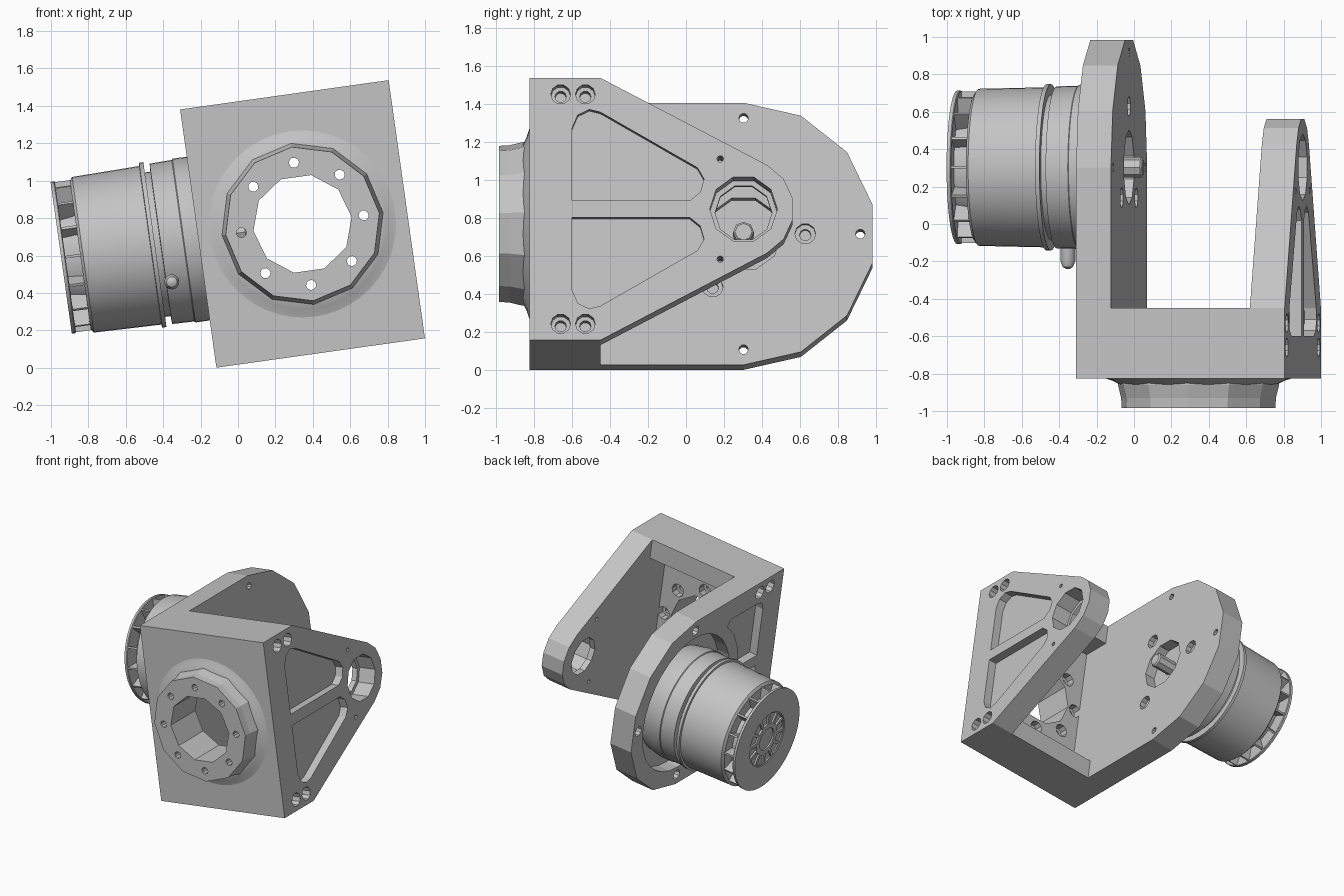
import bpy, bmesh
from math import sin, cos, pi, radians
from mathutils import Matrix

if "Cube" in bpy.data.objects:
    bpy.data.objects.remove(bpy.data.objects["Cube"])

grey = bpy.data.materials.new("machined_grey")
grey.use_nodes = True
GREY = (0.55, 0.55, 0.55, 1)
grey.diffuse_color = GREY
grey.node_tree.nodes["Principled BSDF"].inputs["Base Color"].default_value = GREY

parts = []


def finish(name, bm, keep=True):
    bmesh.ops.recalc_face_normals(bm, faces=bm.faces)
    mesh = bpy.data.meshes.new(name)
    bm.to_mesh(mesh)
    bm.free()
    mesh.materials.append(grey)
    obj = bpy.data.objects.new(name, mesh)
    bpy.context.collection.objects.link(obj)
    if keep:
        parts.append(obj)
    return obj


def prism(name, outline, x0, x1, keep=True):
    """Extrude a (y, z) outline from x0 to x1."""
    bm = bmesh.new()
    a = [bm.verts.new((x0, y, z)) for y, z in outline]
    b = [bm.verts.new((x1, y, z)) for y, z in outline]
    bm.faces.new(a)
    bm.faces.new(b)
    n = len(a)
    for i in range(n):
        j = (i + 1) % n
        bm.faces.new((a[i], a[j], b[j], b[i]))
    return finish(name, bm, keep)


def lathe(name, profile, axis="X", at=(0, 0), sides=48, keep=True):
    """Solid turned from (position, radius) steps along the X or Y axis."""
    bm = bmesh.new()
    rings = []
    for t, r in profile:
        ring = []
        for k in range(sides):
            c, s = r * cos(2 * pi * k / sides), r * sin(2 * pi * k / sides)
            p = (t, at[0] + c, at[1] + s) if axis == "X" else (at[0] + c, t, at[1] + s)
            ring.append(bm.verts.new(p))
        rings.append(ring)
    for a, b in zip(rings, rings[1:]):
        for i in range(sides):
            j = (i + 1) % sides
            bm.faces.new((a[i], a[j], b[j], b[i]))
    bm.faces.new(rings[0])
    bm.faces.new(rings[-1])
    return finish(name, bm, keep)


def activate(obj):
    bpy.ops.object.select_all(action="DESELECT")
    obj.select_set(True)
    bpy.context.view_layer.objects.active = obj


def cut(obj, cutter):
    mod = obj.modifiers.new("cut", "BOOLEAN")
    mod.operation, mod.solver, mod.object = "DIFFERENCE", "EXACT", cutter
    activate(obj)
    bpy.ops.object.modifier_apply(modifier=mod.name)
    bpy.data.objects.remove(cutter)


def drill(objs, profile, axis, at, sides=10):
    for obj in objs:
        cut(obj, lathe("drill", profile, axis, at, sides, False))


def mirrored(outline):
    return [(y, -z) for y, z in outline]


def arc(r, start, end, steps):
    return [(PIVOT + r * cos(radians(start + (end - start) * i / steps)),
             r * sin(radians(start + (end - start) * i / steps))) for i in range(steps + 1)]


PIVOT = 0.303        # y of the joint axis
W, H, IN = 0.563, 0.697, 0.375
FRONT, WALL, BACK = -0.825, -0.67, -0.45
LIP = 0.54           # height where the top and bottom lips begin
POCKET = 0.065

# Bracket: channel-shaped front plate and two side arms
front_plate = prism("front_plate", [
    (FRONT, -H), (BACK, -H), (BACK, -LIP), (WALL, -LIP),
    (WALL, LIP), (BACK, LIP), (BACK, H), (FRONT, H)], -IN, IN)
bearing_arm = prism("bearing_arm", [(FRONT, H), (FRONT, -H), (BACK, -H)]
                    + arc(0.265, -62, 62, 5) + [(BACK, H)], IN, W)
motor_arm = prism("motor_arm", [(FRONT, H), (FRONT, -H)] + arc(H, -90, 90, 7), -W, -IN)

# Front flange with its flared foot
flange = lathe("front_flange", [(-0.985, 0.415), (-0.93, 0.418), (-0.86, 0.435), (FRONT, 0.435)],
               "Y", sides=12)
flare = lathe("flange_flare", [(-0.858, 0.42), (-0.84, 0.455), (FRONT, 0.5)], "Y")
nose = [front_plate, flange, flare]
drill(nose, [(-1.1, 0.265), (-0.6, 0.265)], "Y", (0, 0))
for k in range(8):
    at = (0.33 * cos(k * pi / 4), 0.33 * sin(k * pi / 4))
    drill(nose, [(-1.1, 0.027), (-0.73, 0.027), (-0.73, 0.052), (-0.6, 0.052)], "Y", at)

# Bearing arm: shallow pockets, stepped bearing seat, small holes
pocket = [(-0.6, 0.045), (0.02, 0.045), (0.075, 0.09), (0.095, 0.16), (0.06, 0.22),
          (-0.45, 0.515), (-0.51, 0.53), (-0.57, 0.5), (-0.6, 0.43)]
for shape in (pocket, mirrored(pocket)):
    cut(bearing_arm, prism("pocket", shape, W - POCKET, W + 0.1, False))
drill([bearing_arm], [(0.2, 0.15), (0.42, 0.15), (0.42, 0.178), (0.7, 0.178)], "X", (PIVOT, 0))
for side in (-1, 1):
    drill([bearing_arm], [(0.3, 0.017), (0.7, 0.017)], "X", (0.18, side * 0.267))

# Screw holes joining the arms to the front plate
for y in (-0.66, -0.53):
    for z in (-0.61, 0.61):
        for arm, s in ((bearing_arm, 1), (motor_arm, -1)):
            drill([arm], [(s * 0.39, 0.03), (s * 0.47, 0.03), (s * 0.47, 0.052), (s * 0.7, 0.052)],
                  "X", (y, z))

# Motor arm: round recess, pockets, shaft opening and mounting holes
drill([motor_arm], [(-0.7, 0.55), (-0.46, 0.55)], "X", (PIVOT, 0), 32)
web = [(-0.6, 0.045), (-0.36, 0.045), (-0.33, 0.2), (-0.25, 0.36), (-0.14, 0.47),
       (-0.17, 0.52), (-0.52, 0.52), (-0.58, 0.5), (-0.6, 0.44)]
for shape in (web, mirrored(web)):
    cut(motor_arm, prism("pocket", shape, -0.7, -W + POCKET, False))
drill([motor_arm], [(-0.7, 0.2), (-0.2, 0.2)], "X", (PIVOT, 0))
for k in range(3):
    a = k * 2 * pi / 3
    drill([motor_arm], [(-0.7, 0.03), (-0.42, 0.03), (-0.42, 0.055), (-0.2, 0.055)],
          "X", (PIVOT + 0.325 * cos(a), 0.325 * sin(a)))
for y, z in ((0.615, 0), (0, 0.615), (0, -0.615)):
    drill([motor_arm], [(-0.7, 0.04), (-0.47, 0.04), (-0.47, 0.025), (-0.2, 0.025)],
          "X", (PIVOT + y, z))

# Motor housing, shaft and cable outlet
axis_at = (PIVOT, 0)
smooth = [flare]
smooth.append(lathe("motor_housing", [
    (-0.46, 0.42), (-0.57, 0.442), (-0.64, 0.442), (-0.645, 0.436), (-0.765, 0.433), (-0.767, 0.39),
    (-0.797, 0.39), (-0.797, 0.445), (-0.82, 0.445), (-0.822, 0.428), (-1.185, 0.42),
    (-1.2, 0.4)], at=axis_at))
lathe("motor_shaft", [(-0.47, 0.055), (-0.31, 0.055), (-0.3, 0.045)], at=axis_at, sides=8)
smooth.append(lathe("cable_outlet", [(-0.05, 0.04), (-0.2, 0.04), (-0.23, 0.028), (-0.24, 0.01)],
                    "Y", (-0.735, -0.21), 16))

# Fan end: core, thin vanes and dished cap
smooth.append(lathe("fan_core", [(-1.19, 0.31), (-1.285, 0.29)], at=axis_at))


def spokes(name, count, x, radius, size):
    bm = bmesh.new()
    for k in range(count):
        place = Matrix.Translation((x, PIVOT, 0)) @ Matrix.Rotation(2 * pi * k / count, 4, "X")
        place = place @ Matrix.Translation((0, radius, 0))
        bmesh.ops.create_cube(bm, size=1, matrix=place @ Matrix.Diagonal((*size, 1)))
    finish(name, bm)


spokes("fan_vanes", 16, -1.24, 0.34, (0.1, 0.13, 0.014))
smooth.append(lathe("fan_cap", [
    (-1.28, 0.405), (-1.285, 0.41), (-1.303, 0.41), (-1.303, 0.22), (-1.296, 0.22), (-1.296, 0.21),
    (-1.286, 0.21), (-1.286, 0.13), (-1.3, 0.13), (-1.3, 0.09), (-1.288, 0.09)], at=axis_at))
spokes("cap_spokes", 12, -1.292, 0.17, (0.014, 0.09, 0.025))

for obj in smooth:
    activate(obj)
    bpy.ops.object.shade_smooth_by_angle(angle=radians(30))

# Lean the whole assembly sideways and set it on the ground
lean = Matrix.Translation((0.345, 0, 0.769)) @ Matrix.Rotation(radians(-8), 4, "Y")
for obj in parts:
    obj.matrix_world = lean
